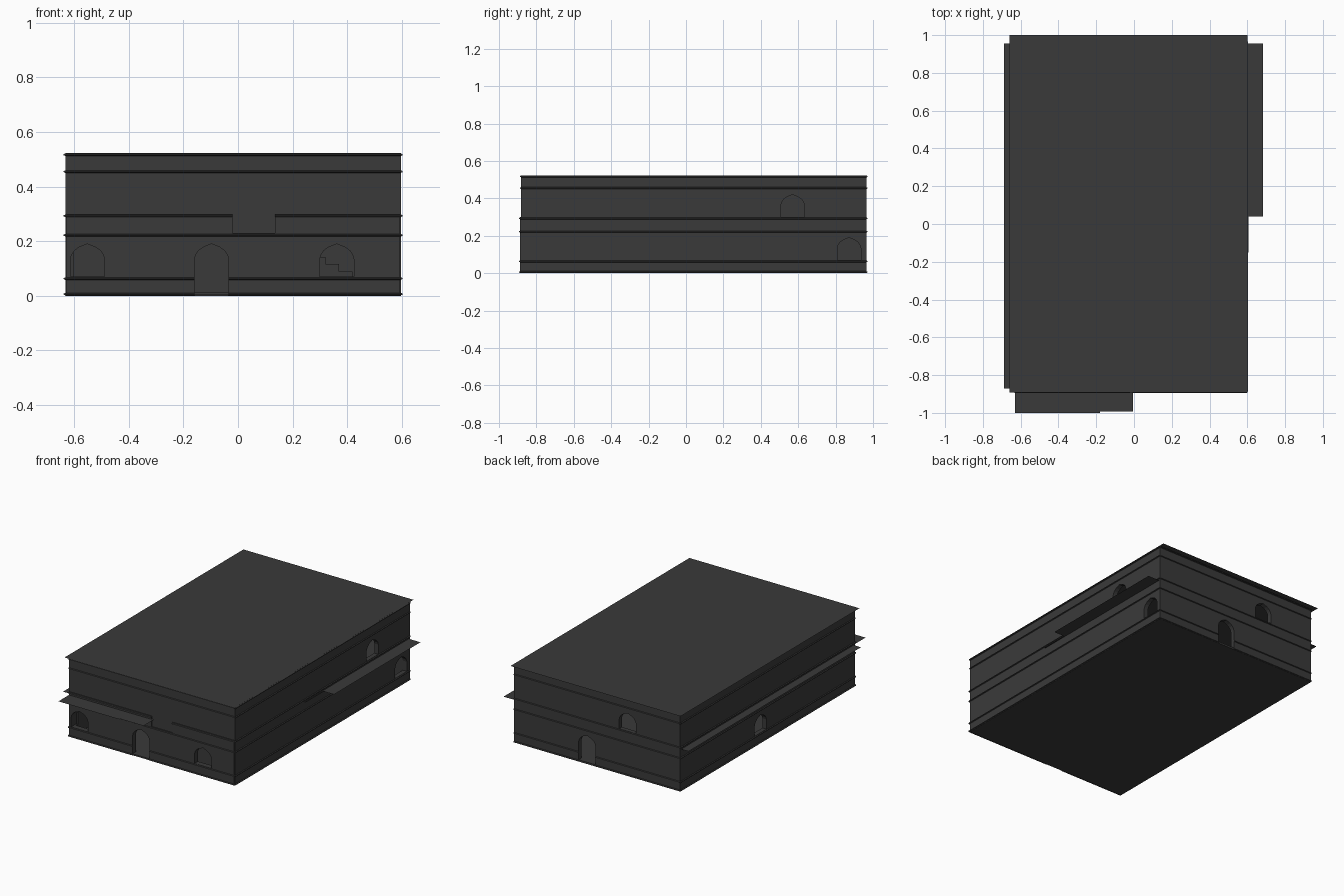
import bpy, bmesh
from mathutils import Matrix, Vector

if "Cube" in bpy.data.objects:
    bpy.data.objects.remove(bpy.data.objects["Cube"])

X0, X1, Y0, Y1 = -0.633, 0.597, -0.882, 0.965   # outer wall faces
TOP, T = 0.522, 0.03                            # wall height, wall thickness
FY = -0.888                                     # face of the front lower storey

stone = bpy.data.materials.new("dark_stone")
stone.diffuse_color = (0.042, 0.042, 0.042, 1)
stone.use_nodes = True
stone.node_tree.nodes["Principled BSDF"].inputs["Base Color"].default_value = stone.diffuse_color


def finish(name, bm, helper=False):
    bmesh.ops.recalc_face_normals(bm, faces=bm.faces)
    me = bpy.data.meshes.new(name)
    bm.to_mesh(me)
    bm.free()
    me.materials.append(stone)
    ob = bpy.data.objects.new(name, me)
    bpy.context.collection.objects.link(ob)
    ob.hide_render = helper
    return ob


def add_box(bm, a, b):
    size = [q - p for p, q in zip(a, b)]
    mid = [(p + q) / 2 for p, q in zip(a, b)]
    bmesh.ops.create_cube(bm, size=1, matrix=Matrix.Translation(mid) @ Matrix.Diagonal((*size, 1)))


def add_prism(bm, pts, axis, lo, hi):
    """Extrude an outline along 'x' (pts are y,z) or 'y' (pts are x,z)."""
    place = (lambda u, z: (lo, u, z)) if axis == 'x' else (lambda u, z: (u, lo, z))
    face = bm.faces.new([bm.verts.new(place(*p)) for p in pts])
    geo = bmesh.ops.extrude_face_region(bm, geom=[face])['geom']
    d = Vector((hi - lo, 0, 0)) if axis == 'x' else Vector((0, hi - lo, 0))
    bmesh.ops.translate(bm, vec=d, verts=[g for g in geo if isinstance(g, bmesh.types.BMVert)])


def sheet(name, pts, z):
    bm = bmesh.new()
    bm.faces.new([bm.verts.new((x, y, z)) for x, y in pts])
    return finish(name, bm)


def combine(ob, other, op):
    m = ob.modifiers.new("cut", 'BOOLEAN')
    m.object, m.operation, m.solver = other, op, 'EXACT'
    bpy.context.view_layer.objects.active = ob
    bpy.ops.object.modifier_apply(modifier=m.name)
    bpy.data.objects.remove(other)


# Solid building block
bm = bmesh.new()
add_box(bm, (X0, Y0, 0), (X1, Y1, TOP))
walls = finish("walls", bm)

# Front lower storey stands slightly proud, with a notch in its top edge
bm = bmesh.new()
a, b = X0 + 0.004, X1 - 0.004
add_prism(bm, [(a, 0.002), (b, 0.002), (b, 0.30), (0.135, 0.30), (0.135, 0.23),
               (-0.02, 0.23), (-0.02, 0.30), (a, 0.30)], 'y', FY, Y0 + 0.01)
combine(walls, finish("front_facing", bm, True), 'UNION')

# Hollow interior
bm = bmesh.new()
add_box(bm, (X0 + T, Y0 + T, 0.01), (X1 - T, Y1 - T, 0.7))
combine(walls, finish("interior_cutter", bm, True), 'DIFFERENCE')

# Pointed-arch doors and windows
ARCH = [(0.0625, 0), (0.058, 0.016), (0.048, 0.031), (0.03, 0.044), (0, 0.056)]


def opening(side, centre, sill, spring):
    pts = [(centre - 0.0625, sill), (centre + 0.0625, sill)]
    pts += [(centre + u, spring + v) for u, v in ARCH]
    pts += [(centre - u, spring + v) for u, v in ARCH[-2::-1]]
    bm = bmesh.new()
    axis, lo, hi = {'front': ('y', Y0 - 0.05, Y0 + 0.05), 'back': ('y', Y1 - 0.05, Y1 + 0.05),
                    'left': ('x', X0 - 0.05, X0 + 0.05), 'right': ('x', X1 - 0.05, X1 + 0.05)}[side]
    add_prism(bm, pts, axis, lo, hi)
    combine(walls, finish("opening_cutter", bm, True), 'DIFFERENCE')


for args in [('front', -0.552, 0.07, 0.134), ('front', -0.097, 0.012, 0.134),
             ('front', 0.362, 0.07, 0.134), ('back', 0.057, 0.012, 0.134),
             ('back', -0.243, 0.30, 0.364), ('left', 0.115, 0.07, 0.134),
             ('right', 0.57, 0.30, 0.364), ('right', 0.872, 0.07, 0.134)]:
    opening(*args)

# Wedge-shaped string courses; gaps are left for doors and the notch
def course(name, z, front_face, front_gap=None, back_gap=None, h=0.006, out=0.006):
    bm = bmesh.new()

    def wedge(axis, face, sign, lo, hi):
        pts = [(face - sign * 0.003, z - h), (face + sign * out, z - h / 3),
               (face + sign * out, z + h / 3), (face - sign * 0.003, z + h)]
        add_prism(bm, pts, axis, lo, hi)

    for face, sign, gap in ((front_face, -1, front_gap), (Y1, 1, back_gap)):
        spans = [(X0, gap[0]), (gap[1], X1)] if gap else [(X0, X1)]
        for lo, hi in spans:
            wedge('x', face, sign, lo, hi)
    wedge('y', X0, -1, front_face, Y1)
    wedge('y', X1, 1, front_face, Y1)
    return finish(name, bm)


course("base_course", 0.006, FY, (-0.16, -0.034), (-0.006, 0.12))
course("sill_course", 0.063, FY, (-0.16, -0.034), (-0.006, 0.12))
course("middle_course", 0.222, FY)
course("upper_floor_course", 0.293, FY, (-0.02, 0.135))
course("upper_course", 0.455, Y0)
course("cornice", 0.517, Y0)

# Flat roof sheet, overhanging the back and left
sheet("roof", [(-0.66, -0.893), (0.60, -0.893), (0.60, 1.0), (-0.66, 1.0)], 0.525)

# Upper floor sheet, pushed out through the walls as ledges
sheet("upper_floor", [(-0.687, -0.87), (-0.63, -0.87), (-0.63, -1.0), (-0.18, -1.0), (-0.18, -0.992),
                      (-0.005, -0.992), (-0.005, -0.87), (0.59, -0.87), (0.59, -0.15), (0.605, -0.15),
                      (0.605, 0.04), (0.683, 0.04), (0.683, 0.955), (-0.687, 0.955)], 0.28)

# Inside staircase rising to the left behind the front window
N, run, rise = 10, 0.05, 0.027
pts = [(0.02, 0.01), (0.02 + N * run, 0.01)]
for i in range(N):
    x = 0.02 + (N - i) * run
    pts += [(x, 0.01 + (i + 1) * rise * 0.98), (x - run, 0.01 + (i + 1) * rise * 0.98)]
bm = bmesh.new()
add_prism(bm, pts[:-1] + [pts[-1]], 'y', -0.78, -0.68)
finish("staircase", bm)
